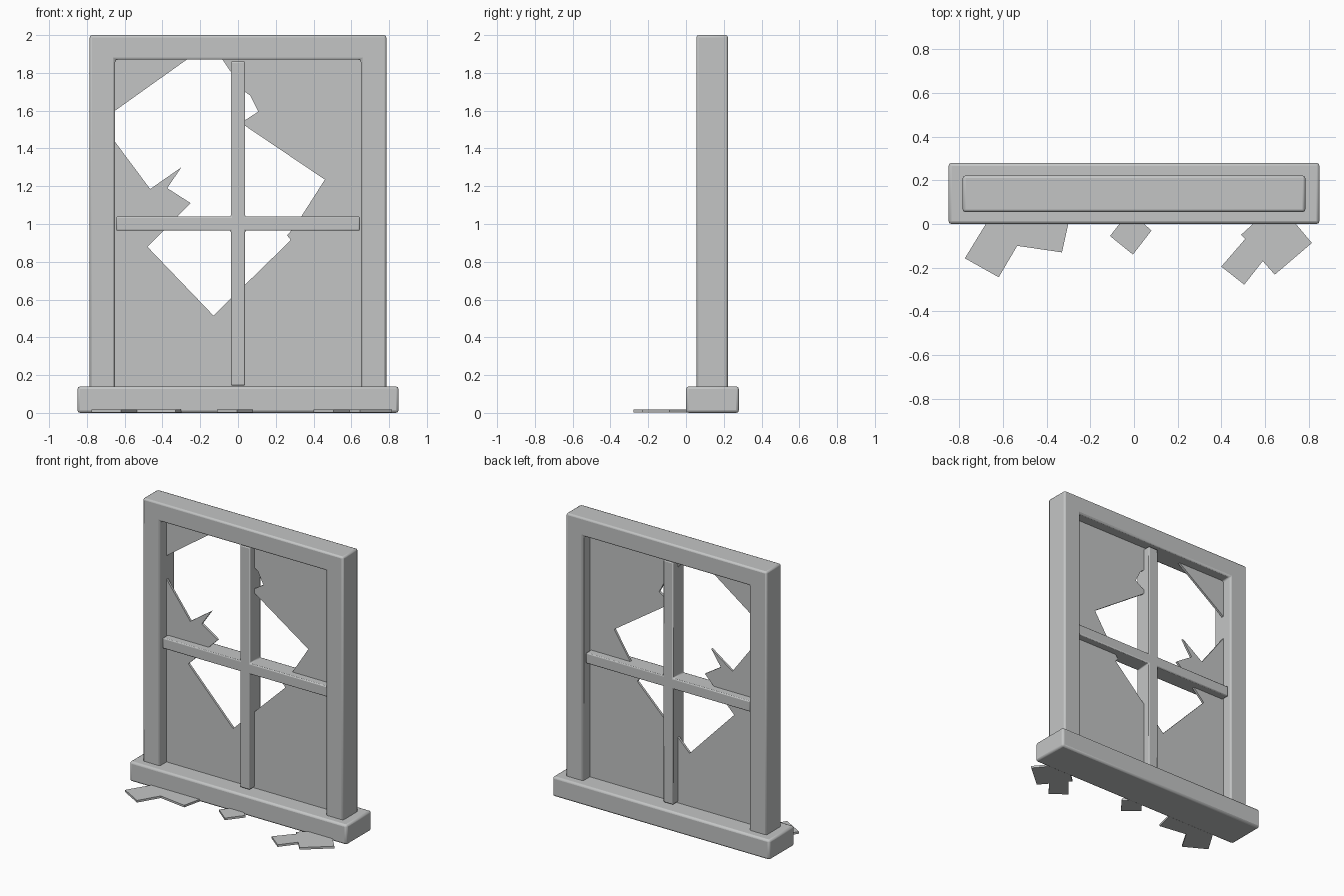
import bpy
import bmesh
from mathutils import Vector

if "Cube" in bpy.data.objects:
    bpy.data.objects.remove(bpy.data.objects["Cube"])

grey = bpy.data.materials.new("plain grey")
grey.diffuse_color = (0.55, 0.56, 0.56, 1)
grey.use_nodes = True
grey.node_tree.nodes["Principled BSDF"].inputs["Base Color"].default_value = grey.diffuse_color


def slab(name, outline, start, end, axis, bevel=0.0):
    """Extrude a flat outline: axis 'y' takes (x, z) points, 'z' takes (x, y)."""
    bm = bmesh.new()
    if axis == 'y':
        verts = [bm.verts.new((a, start, b)) for a, b in outline]
        move = Vector((0, end - start, 0))
    else:
        verts = [bm.verts.new((a, b, start)) for a, b in outline]
        move = Vector((0, 0, end - start))
    face = bm.faces.new(verts)
    grown = bmesh.ops.extrude_face_region(bm, geom=[face], use_keep_orig=True)
    bmesh.ops.translate(bm, vec=move, verts=[
        v for v in grown["geom"] if isinstance(v, bmesh.types.BMVert)])
    bmesh.ops.recalc_face_normals(bm, faces=bm.faces[:])
    mesh = bpy.data.meshes.new(name)
    bm.to_mesh(mesh)
    bm.free()
    mesh.materials.append(grey)
    obj = bpy.data.objects.new(name, mesh)
    bpy.context.collection.objects.link(obj)
    if bevel:
        mod = obj.modifiers.new("soft edges", 'BEVEL')
        mod.width = bevel
        mod.segments = 2
        mod.limit_method = 'ANGLE'
        bpy.ops.object.select_all(action='DESELECT')
        obj.select_set(True)
        bpy.context.view_layer.objects.active = obj
        bpy.ops.object.shade_smooth_by_angle()
    return obj


def mirrored(half):
    """Complete a left-right symmetric outline."""
    return half + [(-x, z) for x, z in reversed(half)]


# Sill
slab("sill", mirrored([(0.85, 0.0), (0.85, 0.28)]), 0.0, 0.14, 'z', 0.014)

# Outer frame, an upside-down U standing on the sill
slab("frame", mirrored([(0.65, 1.87), (0.65, 0.12), (0.785, 0.12), (0.785, 2.0)]),
     0.055, 0.222, 'y', 0.012)

# Crossed glazing bars
w, lo, hi = 0.038, 0.965, 1.04
slab("glazing_bars", mirrored([(w, 1.86), (w, hi), (0.645, hi),
                               (0.645, lo), (w, lo), (w, 0.145)]),
     0.077, 0.2, 'y', 0.007)

# Broken glass: corner remnant and the large jagged sheet
glass = (0.13, 0.146, 'y')
slab("glass_corner", [(-0.655, 1.875), (-0.655, 1.597), (-0.265, 1.875)], *glass)
slab("glass_sheet", [
    (-0.655, 1.44), (-0.465, 1.185), (-0.30, 1.30), (-0.375, 1.19), (-0.25, 1.11),
    (-0.36, 1.0), (-0.48, 0.88), (-0.13, 0.515), (0.28, 0.915), (0.26, 0.94),
    (0.30, 0.985), (0.46, 1.235), (0.03, 1.525), (0.03, 1.545), (0.108, 1.595),
    (0.065, 1.68), (0.03, 1.705), (-0.085, 1.875), (0.655, 1.875), (0.655, 0.135),
    (-0.655, 0.135)], *glass)

# Fallen shards in front of the sill
shards = {
    "shard_left": [(-0.63, 0.08), (-0.775, -0.157), (-0.62, -0.244), (-0.535, -0.1),
                   (-0.33, -0.13), (-0.29, 0.05)],
    "shard_middle": [(-0.02, 0.06), (-0.11, -0.055), (-0.005, -0.14), (0.08, -0.03)],
    "shard_right": [(0.60, 0.05), (0.49, -0.05), (0.51, -0.068), (0.40, -0.195),
                    (0.505, -0.278), (0.59, -0.17), (0.645, -0.232), (0.815, -0.087),
                    (0.70, 0.05)],
}
for name, outline in shards.items():
    slab(name, outline, 0.003, 0.018, 'z')
